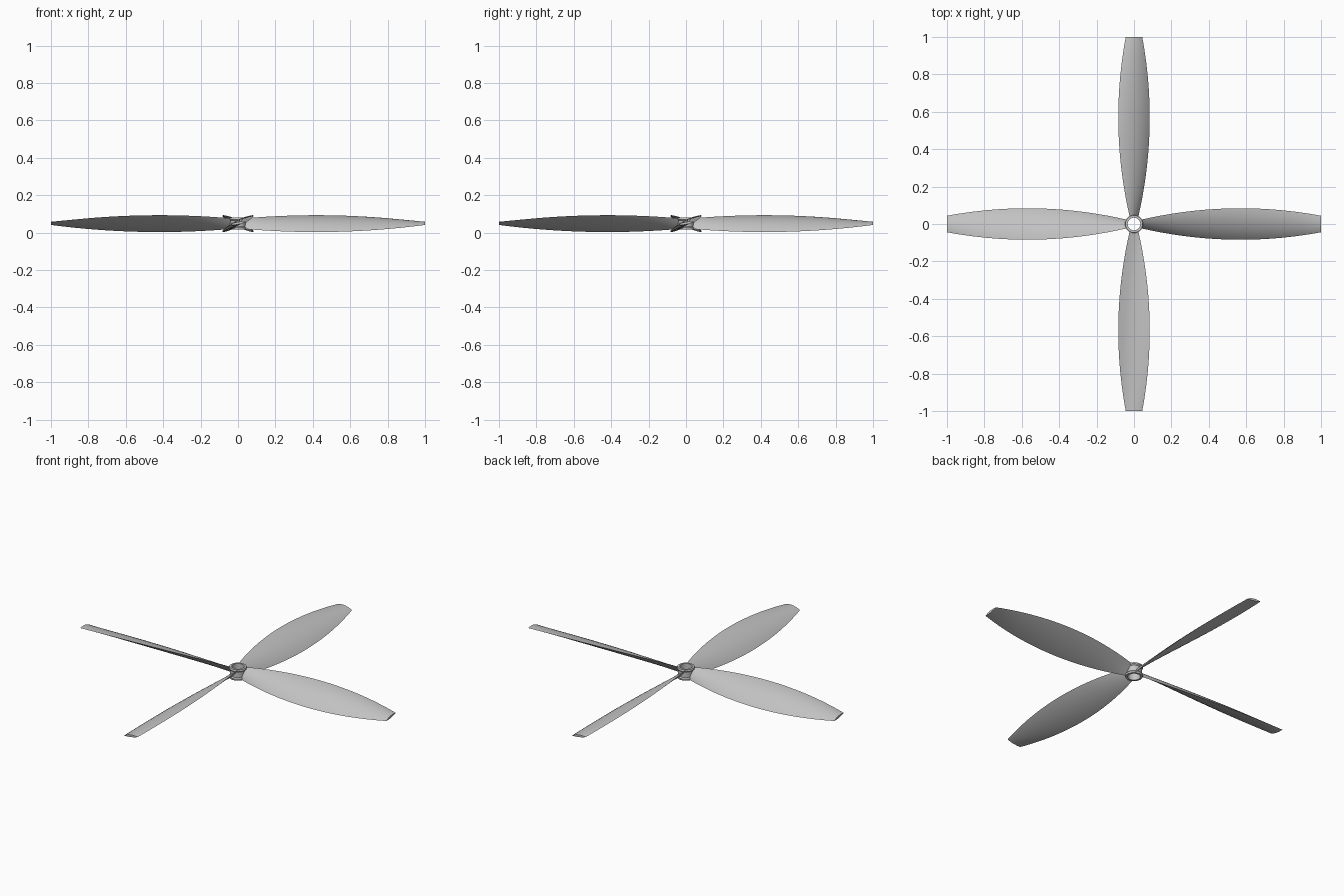
import bpy
import bmesh
import math
from mathutils import Matrix, Vector

old = bpy.data.objects.get("Cube")
if old:
    bpy.data.objects.remove(old, do_unlink=True)

MID_Z = 0.048
ROOT, TIP = 0.036, 1.0
STATIONS, CHORD_STEPS = 28, 12

grey = bpy.data.materials.new("light grey")
grey.use_nodes = True
grey.diffuse_color = (0.55, 0.55, 0.55, 1)
grey.node_tree.nodes["Principled BSDF"].inputs["Base Color"].default_value = (0.55, 0.55, 0.55, 1)


def finish(name, bm, turn=0.0):
    """Turn a bmesh about the shaft, lift it and make a smooth object."""
    bmesh.ops.recalc_face_normals(bm, faces=bm.faces)
    mesh = bpy.data.meshes.new(name)
    bm.to_mesh(mesh)
    bm.free()
    mesh.transform(Matrix.Translation((0, 0, MID_Z)) @ Matrix.Rotation(turn, 4, 'Z'))
    mesh.materials.append(grey)
    obj = bpy.data.objects.new(name, mesh)
    bpy.context.collection.objects.link(obj)
    bpy.ops.object.select_all(action='DESELECT')
    obj.select_set(True)
    bpy.context.view_layer.objects.active = obj
    bpy.ops.object.shade_smooth_by_angle(angle=math.radians(30))
    return obj


def section(x):
    """Closed lens-shaped section, pitched steeply at the root and flat at the tip."""
    half_y = 0.084 - 0.216 * (x - 0.57) ** 2
    half_z = 0.045 - 0.113 * (x - 0.42) ** 2
    chord = Vector((0, half_y, half_z))
    normal = Vector((0, -half_z, half_y))
    points = []
    for i in range(2 * CHORD_STEPS):
        upper = i < CHORD_STEPS
        u = math.cos(math.pi * i / CHORD_STEPS)
        bulge = (0.2 if upper else -0.1) * (1 - u * u)
        points.append(Vector((x, 0, 0)) + chord * u + normal * bulge)
    return points


def make_blade(name, turn):
    bm = bmesh.new()
    rings = []
    for s in range(STATIONS + 1):
        x = ROOT + (TIP - ROOT) * s / STATIONS
        rings.append([bm.verts.new(p) for p in section(x)])
    n = 2 * CHORD_STEPS
    for a, b in zip(rings, rings[1:]):
        for i in range(n):
            j = (i + 1) % n
            bm.faces.new((a[i], a[j], b[j], b[i]))
    bm.faces.new(rings[0])
    bm.faces.new(rings[-1])
    return finish(name, bm, turn)


# Four twisted blades
for k, side in enumerate(("left", "back", "right", "front")):
    make_blade(side + "_blade", k * math.pi / 2)

# Hollow hub with a slightly flared rim at each end
profile = [(0.034, -0.032), (0.046, -0.032), (0.048, -0.028), (0.048, -0.022),
           (0.042, -0.016), (0.042, 0.016), (0.048, 0.022), (0.048, 0.028),
           (0.046, 0.032), (0.034, 0.032)]
bm = bmesh.new()
verts = [bm.verts.new((r, 0, z)) for r, z in profile]
edges = [bm.edges.new((v, verts[(i + 1) % len(verts)])) for i, v in enumerate(verts)]
bmesh.ops.spin(bm, geom=verts + edges, cent=(0, 0, 0), axis=(0, 0, 1),
               angle=2 * math.pi, steps=40, use_merge=True)
bmesh.ops.remove_doubles(bm, verts=bm.verts, dist=0.0001)
finish("hub", bm)
